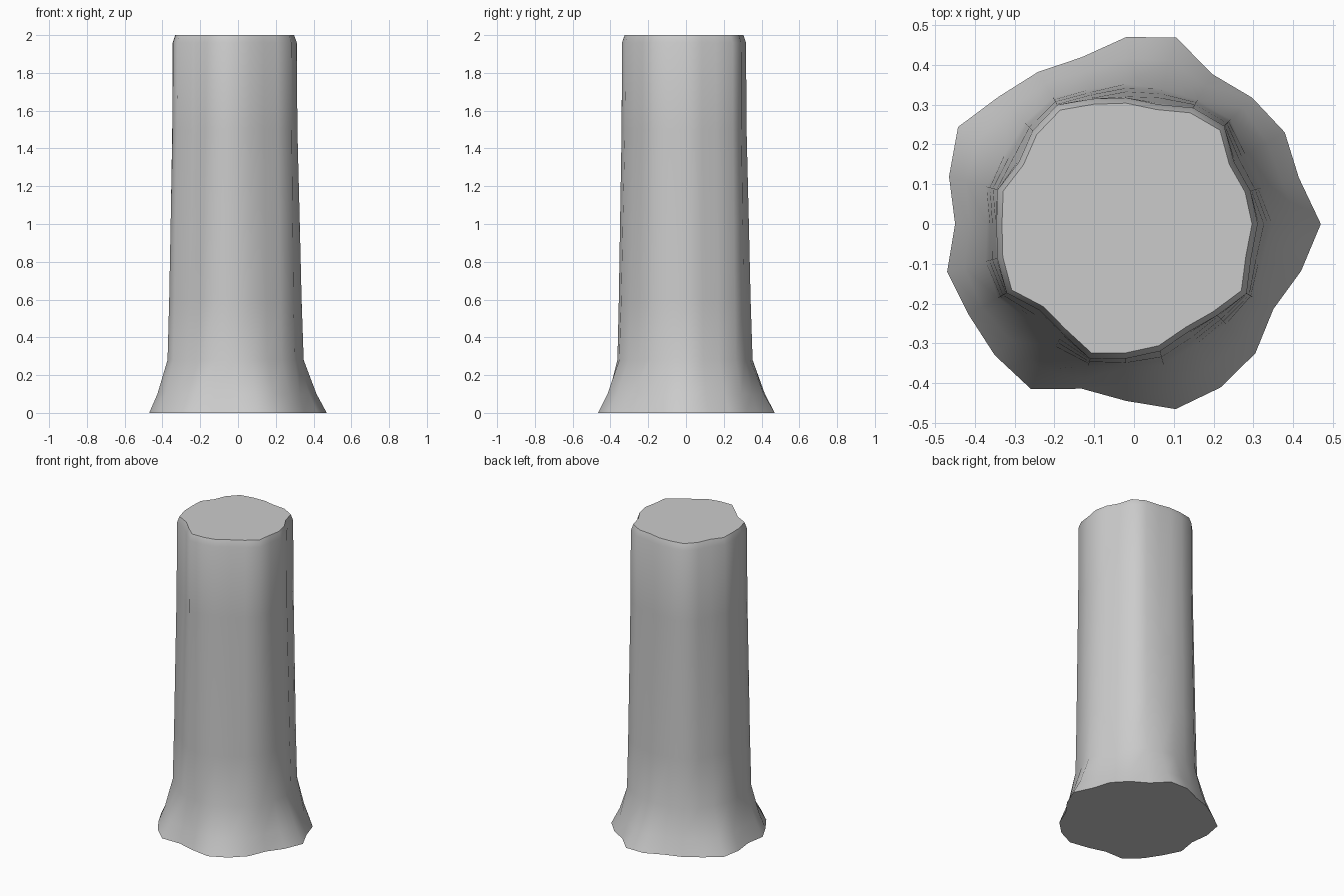
import bpy
import bmesh
from math import cos, sin, radians, tau

cube = bpy.data.objects.get("Cube")
if cube:
    bpy.data.objects.remove(cube, do_unlink=True)

# Wobbly outlines: radii in thousandths, evenly spaced around the axis
BASE_RADII = [490, 450, 461, 449, 435, 486, 470, 434, 442, 453, 488, 461,
              430, 466, 457, 467, 479, 429, 445, 482, 475, 460, 428, 456]
CAP_RADII = [317, 310, 300, 334, 323, 298, 304, 312, 331, 318, 298, 320,
             312, 321, 332, 294, 305, 336, 324, 317, 300, 311, 335, 312]
AXIS_X = -0.02

# Rings from bottom to top: height, share of base flare, widening of cap outline
RINGS = [(0, 1, 1), (0.1, 0.66, 1.04), (0.28, 0.23, 1.045), (0.6, 0.16, 1.045),
         (1, 0.1, 1.045), (1.5, 0.02, 1.045), (1.96, 0, 1.045), (2, 0, 1)]


def flat_material(name, color):
    material = bpy.data.materials.new(name)
    material.use_nodes = True
    material.diffuse_color = color
    shader = next(node for node in material.node_tree.nodes
                  if node.type == "BSDF_PRINCIPLED")
    shader.inputs["Base Color"].default_value = color
    return material


def add_ring(bm, height, flare, widen):
    """Blend the two outlines into one horizontal ring of vertices."""
    ring = []
    count = len(BASE_RADII)
    for index, (base, cap) in enumerate(zip(BASE_RADII, CAP_RADII)):
        inner = cap * widen
        radius = (inner + (base - inner) * flare) / 1000
        angle = tau * index / count
        ring.append(bm.verts.new((AXIS_X + radius * cos(angle),
                                  radius * sin(angle), height)))
    return ring


# Flared trunk: stacked rings bridged by side faces and closed at both ends
bm = bmesh.new()
rings = [add_ring(bm, *ring) for ring in RINGS]
for lower, upper in zip(rings, rings[1:]):
    for i in range(len(lower)):
        j = (i + 1) % len(lower)
        bm.faces.new((lower[i], lower[j], upper[j], upper[i]))
bm.faces.new(list(reversed(rings[0])))
bm.faces.new(rings[-1])
bmesh.ops.recalc_face_normals(bm, faces=bm.faces[:])

mesh = bpy.data.meshes.new("trunk")
bm.to_mesh(mesh)
bm.free()
mesh.materials.append(flat_material("light_grey", (0.6, 0.6, 0.6, 1)))
trunk = bpy.data.objects.new("trunk", mesh)
bpy.context.collection.objects.link(trunk)

# Smooth sides with crisp top and bottom rims
bpy.ops.object.select_all(action="DESELECT")
trunk.select_set(True)
bpy.context.view_layer.objects.active = trunk
bpy.ops.object.shade_smooth_by_angle(angle=radians(50))
